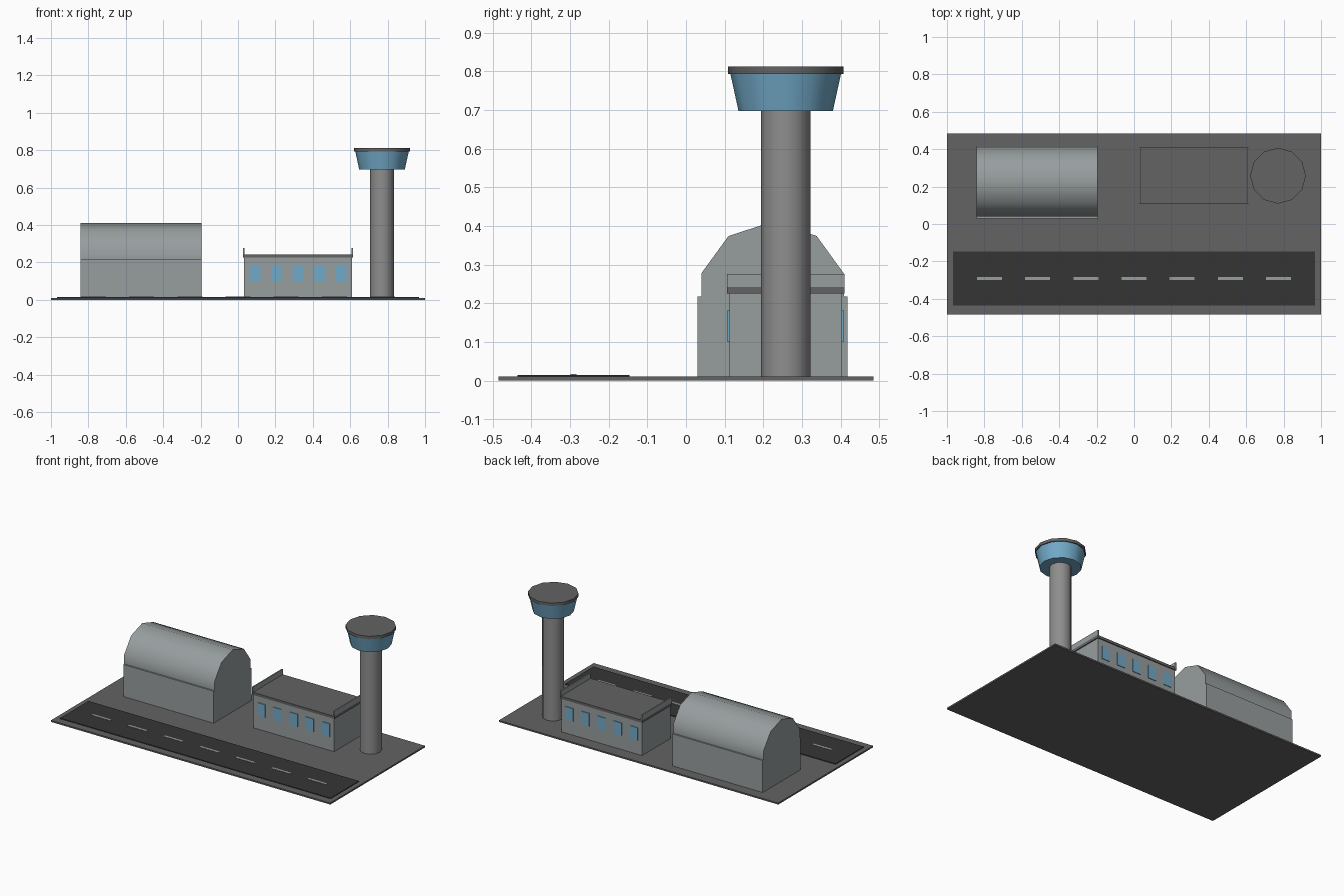
import bpy, bmesh, math
from mathutils import Matrix

cube = bpy.data.objects.get("Cube")
if cube:
    bpy.data.objects.remove(cube, do_unlink=True)


def material(name, r, g, b):
    m = bpy.data.materials.new(name)
    m.use_nodes = True
    m.diffuse_color = (r, g, b, 1)
    m.node_tree.nodes["Principled BSDF"].inputs["Base Color"].default_value = (r, g, b, 1)
    return m


GROUND = material("dark_grey", 0.125, 0.125, 0.125)
ASPHALT = material("asphalt", 0.036, 0.036, 0.036)
WALL = material("pale_grey_wall", 0.31, 0.34, 0.345)
CONCRETE = material("concrete", 0.27, 0.27, 0.27)
GLASS = material("blue_glass", 0.17, 0.40, 0.58)


def finish(name, bm, mat, smooth=False):
    bmesh.ops.recalc_face_normals(bm, faces=bm.faces)
    me = bpy.data.meshes.new(name)
    bm.to_mesh(me)
    bm.free()
    me.materials.append(mat)
    if smooth:
        me.shade_smooth()
        me.set_sharp_from_angle(angle=math.radians(40))
    ob = bpy.data.objects.new(name, me)
    bpy.context.collection.objects.link(ob)
    return ob


def box(name, mat, x, y, z):
    """Box spanning the (low, high) pairs x, y and z."""
    bm = bmesh.new()
    bmesh.ops.create_cube(bm, size=1)
    for v in bm.verts:
        for i, (lo, hi) in enumerate((x, y, z)):
            v.co[i] = hi if v.co[i] > 0 else lo
    return finish(name, bm, mat)


def around(c, half):
    return (c - half, c + half)


def drum(name, mat, x, y, z, r_low, r_high):
    """Twelve-sided cone frustum over the height pair z."""
    bm = bmesh.new()
    bmesh.ops.create_cone(bm, cap_ends=True, segments=12, radius1=r_low, radius2=r_high,
                          depth=z[1] - z[0],
                          matrix=Matrix.Translation((x, y, sum(z) / 2)))
    return finish(name, bm, mat, smooth=True)


# Ground and runway
TOP = 0.01
box("ground", GROUND, (-1, 1), (-0.485, 0.485), (0, TOP))
box("runway", ASPHALT, around(0, 0.968), around(-0.291, 0.145), (TOP, 0.0145))
for i in range(7):
    box(f"runway_dash_{i + 1}", WALL, around((i - 3) * 0.2575, 0.067),
        around(-0.291, 0.008), (0.0145, 0.0165))

# Hangar: box walls with a faceted barrel roof
HX = (-0.842, -0.195)
HY, EAVES, R = 0.224, 0.217, 0.194
box("hangar_walls", WALL, HX, around(HY, R), (TOP, EAVES))
profile = [(R * math.cos(math.radians(a)), R * math.sin(math.radians(a)))
           for a in range(18, 163, 36)]
profile = [(profile[0][0], 0)] + profile + [(profile[-1][0], 0)]
bm = bmesh.new()
gable = bm.faces.new([bm.verts.new((HX[0], HY + y, EAVES + z)) for y, z in profile])
sweep = bmesh.ops.extrude_face_region(bm, geom=[gable], use_keep_orig=True)
bmesh.ops.translate(bm, vec=(HX[1] - HX[0], 0, 0),
                    verts=[g for g in sweep["geom"] if isinstance(g, bmesh.types.BMVert)])
finish("hangar_roof", bm, WALL, smooth=True)

# Terminal: walls, roof slab, end parapets, windows front and back
TX, TY = 0.321, 0.258
box("terminal_walls", WALL, around(TX, 0.289), around(TY, 0.146), (TOP, 0.225))
box("terminal_roof", GROUND, around(TX, 0.295), around(TY, 0.152), (0.225, 0.242))
for side, s in (("right", -1), ("left", 1)):
    box(f"terminal_parapet_{side}", WALL, around(TX + s * 0.291, 0.004),
        around(TY, 0.152), (0.242, 0.276))
for side, s in (("front", -1), ("back", 1)):
    for i in range(5):
        box(f"window_{side}_{i + 1}", GLASS, around(TX + (i - 2) * 0.1155, 0.029),
            around(TY + s * 0.147, 0.003), (0.1, 0.183))

# Control tower
CX, CY = 0.77, 0.258
drum("tower_shaft", CONCRETE, CX, CY, (TOP, 0.697), 0.0645, 0.0645)
drum("tower_cabin", GLASS, CX, CY, (0.697, 0.793), 0.122, 0.143)
drum("tower_roof", GROUND, CX, CY, (0.793, 0.812), 0.149, 0.149)
